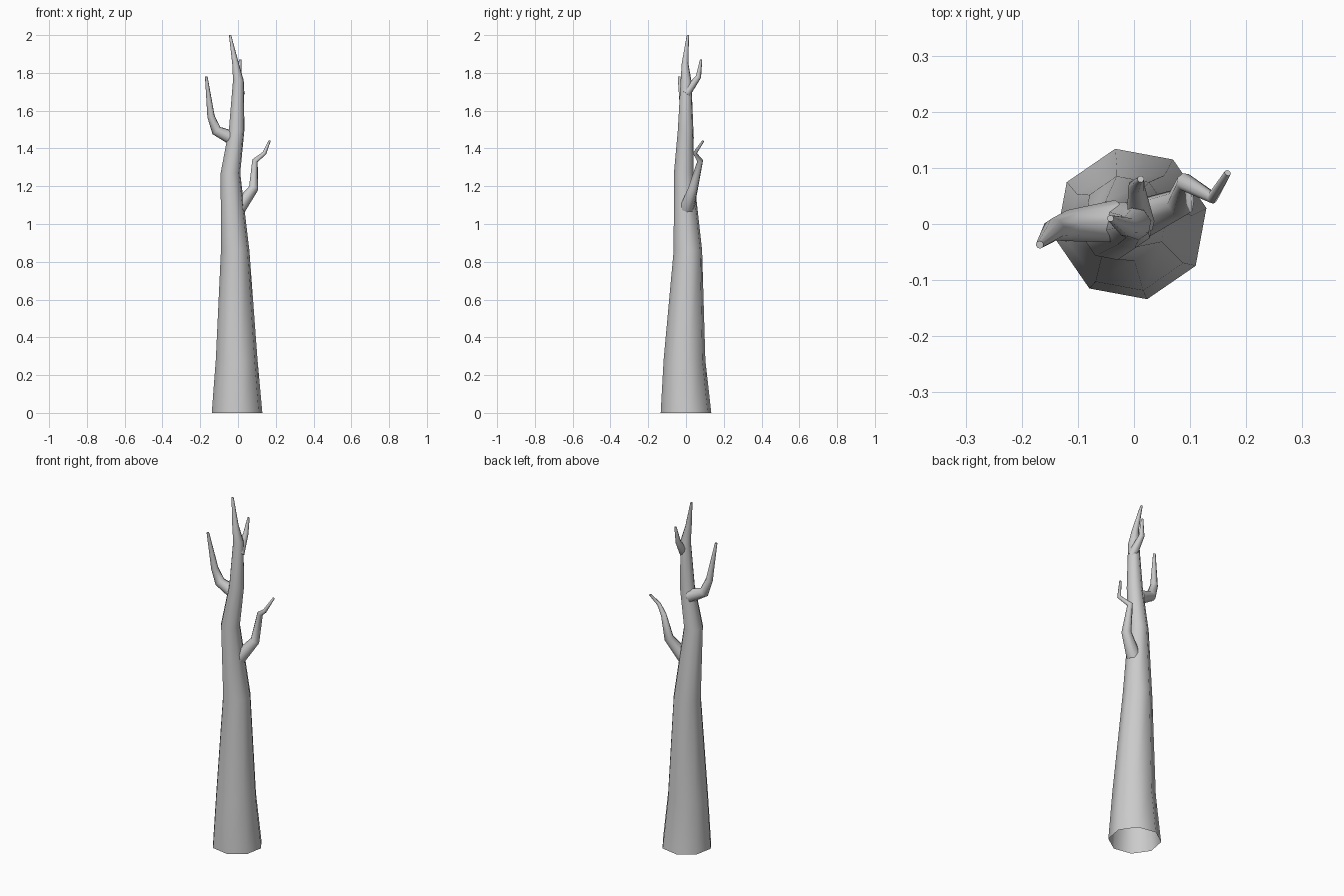
import bpy, bmesh, math
from mathutils import Vector

cube = bpy.data.objects.get("Cube")
if cube:
    bpy.data.objects.remove(cube, do_unlink=True)

SIDES = 8
PHASE = math.radians(12)

bark = bpy.data.materials.new("grey_bark")
bark.use_nodes = True
bark.diffuse_color = (0.6, 0.6, 0.6, 1)
bark.node_tree.nodes["Principled BSDF"].inputs["Base Color"].default_value = (0.6, 0.6, 0.6, 1)


def limb(name, path, level=False, cap_start=True):
    """Tapered tube through (x, y, z, radius) points; level keeps rings horizontal."""
    points = [Vector(p[:3]) for p in path]
    bm = bmesh.new()
    rings = []
    for i, (centre, p) in enumerate(zip(points, path)):
        # Tilt each ring halfway between neighbouring segments
        before = (centre - points[i - 1]).normalized() if i else Vector()
        after = (points[i + 1] - centre).normalized() if i + 1 < len(points) else Vector()
        axis = Vector((0, 0, 1)) if level else (before + after).normalized()
        u = (Vector((1, 0, 0)) - axis * axis.x).normalized()
        v = axis.cross(u)
        angles = [PHASE + math.tau * k / SIDES for k in range(SIDES)]
        rings.append([bm.verts.new(centre + p[3] * (u * math.cos(a) + v * math.sin(a)))
                      for a in angles])
    for low, high in zip(rings, rings[1:]):
        for k in range(SIDES):
            n = (k + 1) % SIDES
            bm.faces.new((low[k], low[n], high[n], high[k]))
    bm.faces.new(rings[-1])
    if cap_start:
        bm.faces.new(rings[0][::-1])
    mesh = bpy.data.meshes.new(name)
    bm.to_mesh(mesh)
    bm.free()
    mesh.materials.append(bark)
    obj = bpy.data.objects.new(name, mesh)
    bpy.context.collection.objects.link(obj)
    bpy.ops.object.select_all(action="DESELECT")
    obj.select_set(True)
    bpy.context.view_layer.objects.active = obj
    bpy.ops.object.shade_smooth_by_angle(angle=math.radians(55))
    return obj


# Trunk, open underneath
limb("trunk", [
    (-0.005, 0, 0, 0.137), (-0.007, -0.008, 0.28, 0.113),
    (-0.015, 0.01, 0.86, 0.077), (-0.04, -0.012, 1.27, 0.053),
    (-0.007, -0.002, 1.5, 0.042), (0.002, 0, 1.76, 0.029),
    (-0.013, -0.005, 1.85, 0.018), (-0.042, 0.01, 2.0, 0.006)],
    level=True, cap_start=False)

# Branches
limb("right_branch", [
    (-0.03, 0.005, 1.455, 0.038), (-0.115, -0.003, 1.495, 0.028),
    (-0.143, -0.01, 1.57, 0.02), (-0.168, -0.037, 1.78, 0.007)])
limb("left_branch", [
    (0.005, 0.005, 1.085, 0.038), (0.083, 0.038, 1.19, 0.026),
    (0.09, 0.075, 1.335, 0.016), (0.14, 0.047, 1.375, 0.011),
    (0.167, 0.091, 1.44, 0.006)])
limb("back_branch", [
    (0.012, 0, 1.69, 0.025), (0.004, 0.066, 1.78, 0.015),
    (0.012, 0.08, 1.87, 0.006)])
